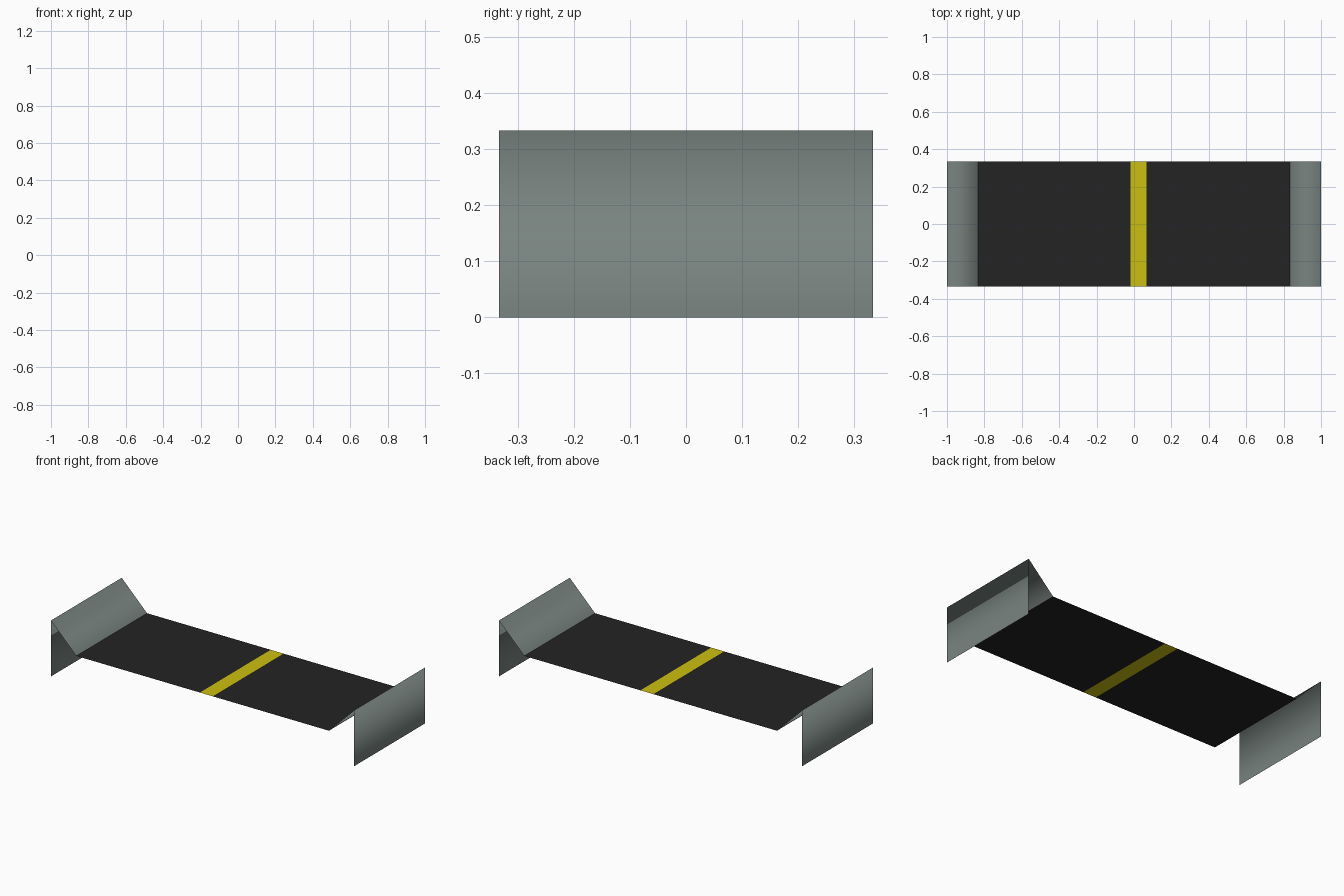
import bpy

if "Cube" in bpy.data.objects:
    bpy.data.objects.remove(bpy.data.objects["Cube"])

W = 1 / 3      # half width (y)
DECK_Z = 1 / 6
DECK_X = 5 / 6


def material(name, r, g, b):
    m = bpy.data.materials.new(name)
    m.diffuse_color = (r, g, b, 1)
    m.use_nodes = True
    m.node_tree.nodes["Principled BSDF"].inputs["Base Color"].default_value = m.diffuse_color
    return m


def strip(name, profile, mats, rule=None, smooth=False):
    """Thin sheet: an x-z profile swept along y."""
    verts = [(x, y, z) for x, z in profile for y in (-W, W)]
    faces = [(2 * i, 2 * i + 2, 2 * i + 3, 2 * i + 1) for i in range(len(profile) - 1)]
    mesh = bpy.data.meshes.new(name)
    mesh.from_pydata(verts, [], faces)
    for m in mats:
        mesh.materials.append(m)
    for p in mesh.polygons:
        p.use_smooth = smooth
        if rule:
            p.material_index = rule(p.center)
    ob = bpy.data.objects.new(name, mesh)
    bpy.context.collection.objects.link(ob)
    return ob


rubber = material("black rubber", 0.017, 0.017, 0.017)
yellow = material("stripe yellow", 0.60, 0.53, 0.005)
steel = material("grey steel", 0.19, 0.23, 0.215)

# flat belt with a yellow cross stripe
strip("belt", [(x, DECK_Z) for x in (-DECK_X, -0.018, 0.067, DECK_X)],
      [rubber, yellow], lambda c: 1 if abs(c.x - 0.025) < 0.03 else 0)

# folded end plates: upright outer wall and slope down to the belt
wall = [(1, 0), (1, W), (DECK_X, DECK_Z)]
strip("right_end_plate", wall[::-1], [steel], smooth=True)
strip("left_end_plate", [(-x, z) for x, z in wall], [steel], smooth=True)
